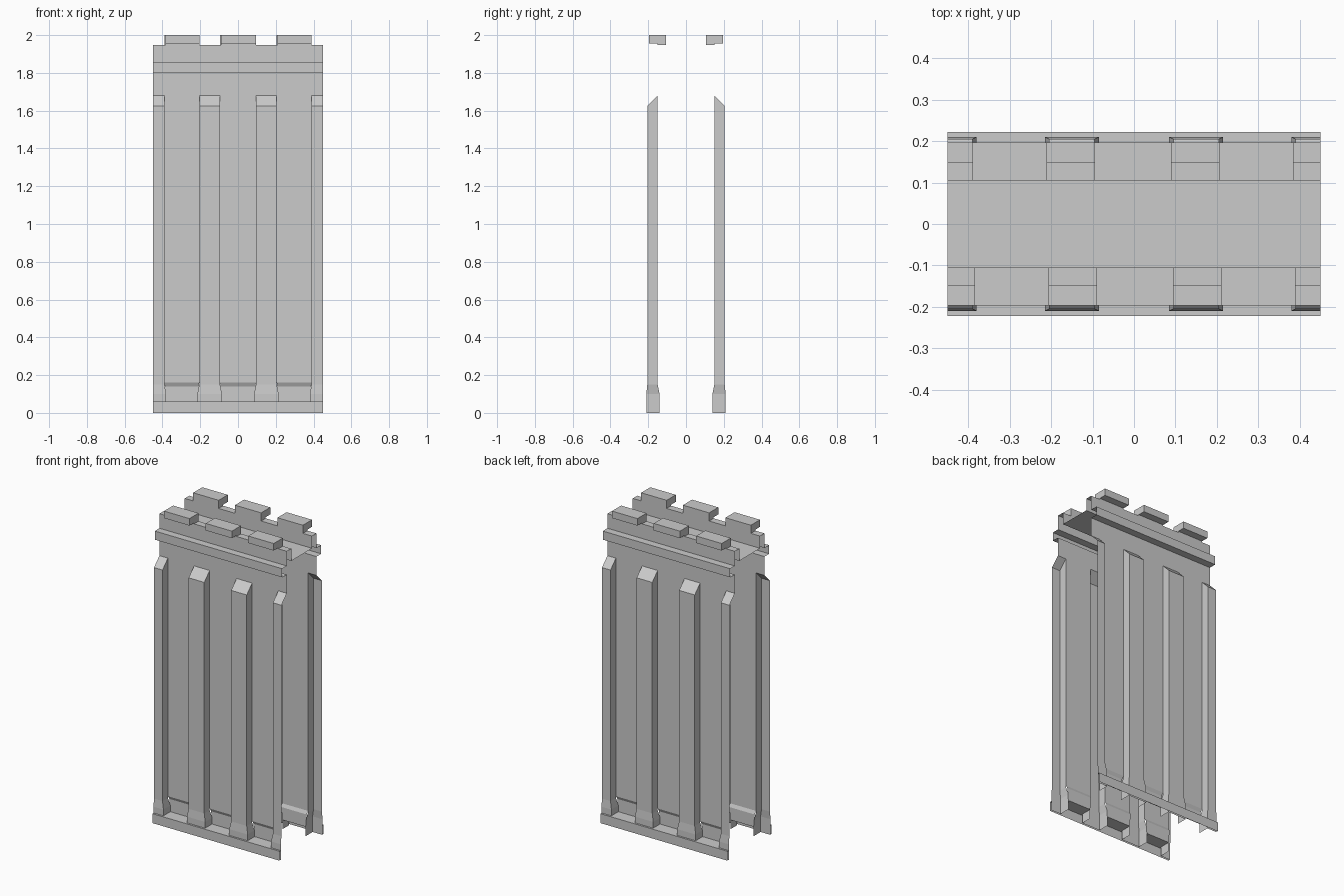
import bpy, bmesh

cube = bpy.data.objects.get("Cube")
if cube:
    bpy.data.objects.remove(cube)

stone = bpy.data.materials.new("grey_stone")
stone.use_nodes = True
GREY = (0.6, 0.6, 0.6, 1)
stone.diffuse_color = GREY
stone.node_tree.nodes["Principled BSDF"].inputs["Base Color"].default_value = GREY

HALF = 0.45          # half the wall length
IN, OUT = 0.39, 0.205  # bay edges


def loft(name, rows, side=1, close=False, caps=False):
    """Skin between rows of points; side=-1 turns it to the front."""
    bm = bmesh.new()
    # the front is the back rotated half a turn, so faces keep their direction
    verts = [[bm.verts.new((x * side, y * side, z)) for x, y, z in row] for row in rows]
    for a, b in zip(verts, verts[1:]):
        count = len(a)
        for i in range(count if close else count - 1):
            j = (i + 1) % count
            bm.faces.new((a[i], a[j], b[j], b[i]))
    if caps:
        for row in (verts[0], verts[-1]) if close else (verts[-1],):
            bm.faces.new(row)
    bmesh.ops.recalc_face_normals(bm, faces=bm.faces)
    # open skins must face away from the core of the wall
    if not close and sum(f.normal.y * side * f.calc_area() for f in bm.faces) < -1e-4:
        bmesh.ops.reverse_faces(bm, faces=bm.faces)
    mesh = bpy.data.meshes.new(name)
    bm.to_mesh(mesh)
    bm.free()
    mesh.materials.append(stone)
    obj = bpy.data.objects.new(name, mesh)
    bpy.context.collection.objects.link(obj)
    return obj


def extrude(name, profile, x0, x1, side=1, **kw):
    """Sweep a (y, z) profile along the wall."""
    return loft(name, [[(x, y, z) for y, z in profile] for x in (x0, x1)], side, **kw)


# Bays and merlons share these spans; pilasters fill the spaces between
bays = [(-IN, -OUT), (-0.095, 0.095), (OUT, IN)]
pilasters = [(-HALF, -IN), (-OUT, -0.095), (0.095, OUT), (IN, HALF)]

# Rows up the pilaster: front z, back z, outer y, inner y, flare
pilaster_rows = [(0, 0, 0.21, 0.14, 0.01), (0.1, 0.1, 0.21, 0.14, 0.01),
                 (0.15, 0.15, 0.205, 0.15, 0), (1.625, 1.68, 0.205, 0.15, 0)]
# Rows up the bay: z, y, inset
bay_rows = [(0.06, 0.14, 0.01), (0.14, 0.14, 0.003), (0.16, 0.15, 0), (1.68, 0.15, 0)]
merlon_profile = [(0.15, 1.948), (0.15, 1.955), (0.197, 1.955),
                  (0.197, 2), (0.105, 2), (0.105, 1.948)]

for side, face in ((-1, "front"), (1, "back")):
    # Recessed wall panels between the pilasters
    for n, (x0, x1) in enumerate(bays):
        loft(f"{face}_bay_panel_{n}",
             [[(x0 + e, y, z), (x1 - e, y, z)] for z, y, e in bay_rows], side)
        extrude(f"{face}_merlon_{n}", merlon_profile, x0, x1 - 0.005, side,
                close=True, caps=True)
        # Base shelf in each bay
        extrude(f"{face}_bay_shelf_{n}", [(0.14, 0.06), (0.21, 0.06)],
                x0 + 0.01, x1 - 0.01, side)
    # Flared pilasters with sloped caps, open at the wall ends
    for n, (x0, x1) in enumerate(pilasters):
        rows = []
        for zf, zb, yo, yi, e in pilaster_rows:
            first, last = x0 == -HALF, x1 == HALF
            l, r = x0 - (0 if first else e), x1 + (0 if last else e)
            row = [(l, yi, zb), (l, yo, zf), (r, yo, zf), (r, yi, zb)]
            rows.append(row[1:] if first else row[:-1] if last else row)
        loft(f"{face}_pilaster_{n}", rows, side)
        loft(f"{face}_pilaster_cap_{n}",
             [[(x0, 0.205, 1.625), (x1, 0.205, 1.625)], [(x0, 0.15, 1.68), (x1, 0.15, 1.68)]],
             side)
    # Base strip along the foot
    extrude(f"{face}_base_strip", [(0.21, 0.06), (0.222, 0.06), (0.222, 0)], -HALF, HALF, side)
    # Upper wall, cornice and parapet
    extrude(f"{face}_cornice_and_parapet",
            [(0.15, 1.68), (0.15, 1.8), (0.197, 1.8), (0.197, 1.855), (0.15, 1.855),
             (0.15, 1.948), (0.105, 1.948), (0.105, 1.87)], -HALF, HALF, side)

# Walkway between the parapets
walk = extrude("walkway", [(-0.105, 1.87), (0.105, 1.87)], -HALF, HALF)
if walk.data.polygons[0].normal.z < 0:
    walk.data.flip_normals()
